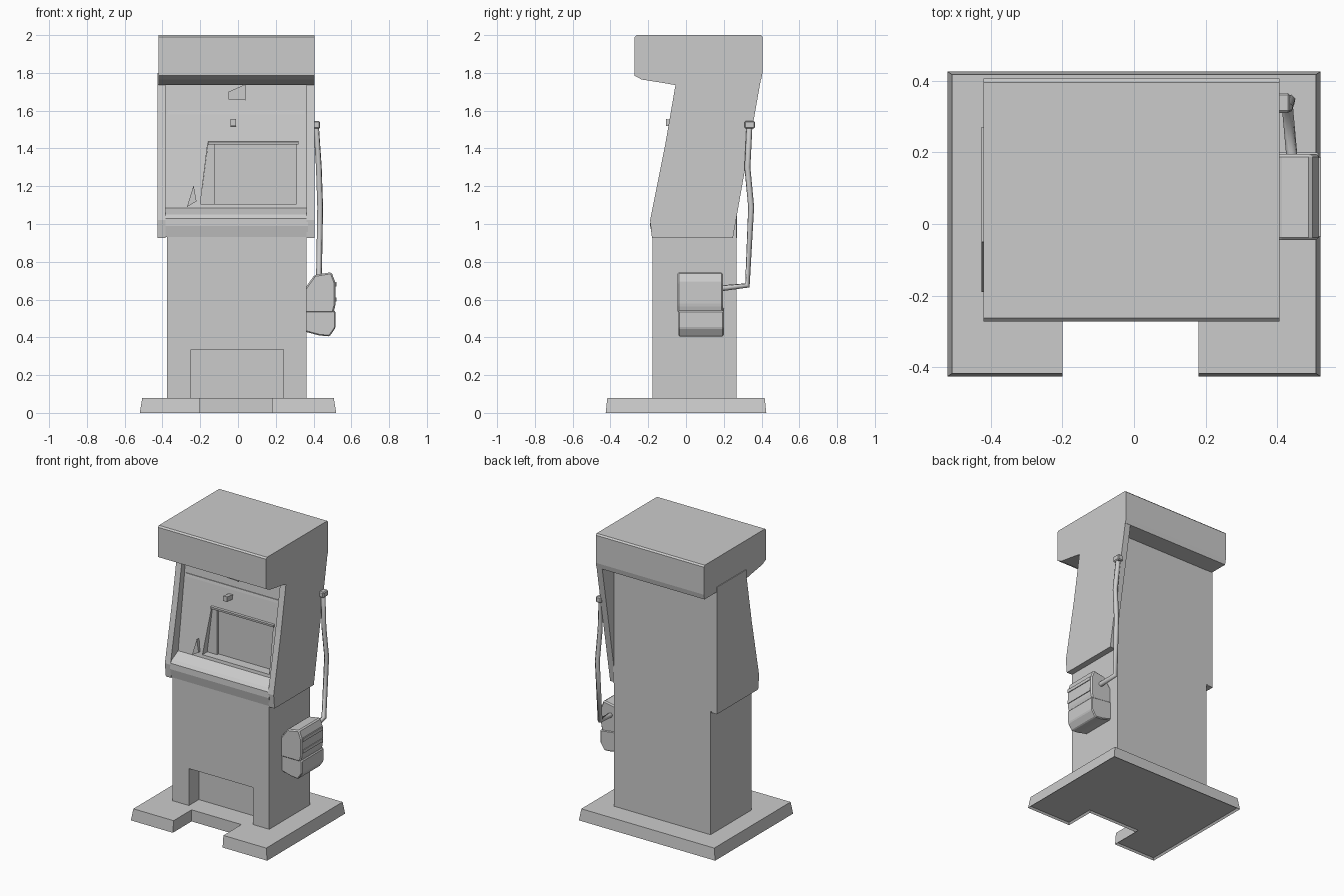
import bpy, bmesh

if "Cube" in bpy.data.objects:
    bpy.data.objects.remove(bpy.data.objects["Cube"])


def finish(name, bm):
    bmesh.ops.recalc_face_normals(bm, faces=bm.faces)
    me = bpy.data.meshes.new(name)
    bm.to_mesh(me)
    bm.free()
    ob = bpy.data.objects.new(name, me)
    bpy.context.collection.objects.link(ob)
    return ob


def prism(name, pts, axis, lo, hi, bevel=0):
    """Extrude a 2D outline along x (pts are y,z), y (x,z) or z (x,y)."""
    i = 'xyz'.index(axis)
    bm = bmesh.new()

    def co(p, v):
        c = list(p)
        c.insert(i, v)
        return c
    f = bm.faces.new([bm.verts.new(co(p, lo)) for p in pts])
    new = bmesh.ops.extrude_face_region(bm, geom=[f])['geom']
    for v in new:
        if isinstance(v, bmesh.types.BMVert):
            v.co[i] = hi
    if bevel:
        bmesh.ops.recalc_face_normals(bm, faces=bm.faces)
        bmesh.ops.bevel(bm, geom=bm.edges[:], offset=bevel, segments=1, affect='EDGES')
    return finish(name, bm)


def box(name, x0, x1, y0, y1, z0, z1, bevel=0):
    return prism(name, [(x0, y0), (x1, y0), (x1, y1), (x0, y1)], 'z', z0, z1, bevel)


def cut(target, cutter):
    mod = target.modifiers.new("cut", 'BOOLEAN')
    mod.operation, mod.object, mod.solver = 'DIFFERENCE', cutter, 'EXACT'
    bpy.context.view_layer.objects.active = target
    bpy.ops.object.modifier_apply(modifier=mod.name)
    bpy.data.objects.remove(cutter)


# Notched base plate with sloped rim and hollow underside
base = prism("base_plate", [(-.52, -.425), (-.2, -.425), (-.2, -.22), (.18, -.22),
                            (.18, -.425), (.52, -.425), (.52, .425), (-.52, .425)],
             'z', 0, .08)
bm = bmesh.new()
bm.from_mesh(base.data)
for v in bm.verts:
    if v.co.z > .04:
        v.co.x *= .975 if abs(v.co.x) > .4 else 1
        v.co.y *= .98 if abs(v.co.y) > .4 else 1
under = min(bm.faces, key=lambda f: f.calc_center_median().z)
bmesh.ops.inset_region(bm, faces=[under], thickness=.015, depth=-.012)
bm.to_mesh(base.data)
bm.free()

# Lower cabinet with foot recess
body = box("lower_cabinet", -.375, .363, -.178, .268, .075, .97)
cut(body, box("recess_cutter", -.25, .24, -.3, -.07, .08, .335))

# Upper core: sloped face, upright back, cut for the display
core = prism("upper_core", [(-.178, .93), (-.19, .99), (-.188, 1.03), (-.172, 1.05), (-.105, 1.085),
                            (-.035, 1.6), (-.02, 1.785), (.268, 1.785), (.268, .93)],
             'x', -.385, .37)
cut(core, prism("display_cutter", [(-.16, 1.43), (.31, 1.42), (.31, 1.105), (-.2, 1.105)],
                'y', -.3, -.035))
# Slanted filler left of the display
prism("display_side", [(-.2, 1.105), (-.125, 1.105), (-.125, 1.42), (-.16, 1.42)],
      'y', -.05, -.02)

# Side panels: upright rear edge on the left, leaning rear edge on the right
front = [(-.18, .925), (-.19, 1.02), (-.11, 1.42), (-.055, 1.74), (-.05, 1.80)]
prism("side_panel_left", front + [(.27, 1.80), (.27, .925)], 'x', -.425, -.383)
prism("side_panel_right", front + [(.40, 1.80), (.398, 1.775), (.248, .925)], 'x', .362, .405)

# Overhanging canopy
prism("canopy", [(-.272, 1.785), (-.235, 1.765), (-.11, 1.745), (-.055, 1.735), (.1, 1.765),
                 (.398, 1.765), (.405, 1.80), (.405, 1.99), (.395, 2.0), (-.262, 2.0), (-.272, 1.99)],
      'x', -.42, .405)

# Face strips and small fittings
prism("face_strip", [(-.044, 1.58), (-.04, 1.6), (-.02, 1.6), (-.02, 1.58)], 'x', -.37, .355)
prism("display_hood", [(-.07, 1.42), (-.072, 1.435), (-.03, 1.44), (-.03, 1.42)], 'x', -.16, .32)
prism("upper_knob", [(-.05, 1.66), (.04, 1.655), (.04, 1.74), (-.05, 1.70)], 'y', -.055, -.01)
prism("face_hook", [(-.105, 1.52), (-.105, 1.555), (-.03, 1.545), (-.03, 1.515)], 'x', -.04, -.01)
prism("card_fin", [(-.27, 1.09), (-.22, 1.12), (-.235, 1.205)], 'y', -.115, -.06)

# Holster and nozzle on the right side
prism("holster", [(.355, .43), (.43, .41), (.485, .405), (.516, .45), (.516, .54), (.355, .56)],
      'y', -.04, .20, .006)
prism("nozzle", [(.355, .53), (.505, .53), (.516, .57), (.516, .69), (.495, .745), (.405, .73), (.355, .66)],
      'y', -.045, .195, .008)
for z in (.59, .67):
    box("nozzle_rib", .5, .521, -.035, .185, z, z + .022)

# Hose with its anchor
path = [(.39, .34, 1.53), (.415, .335, 1.5), (.428, .325, 1.3), (.435, .345, 1.09),
        (.428, .325, .675), (.44, .19, .66)]
cu = bpy.data.curves.new("hose", 'CURVE')
cu.dimensions = '3D'
cu.bevel_depth, cu.bevel_resolution, cu.use_fill_caps = .016, 1, True
sp = cu.splines.new('POLY')
sp.points.add(len(path) - 1)
for p, c in zip(sp.points, path):
    p.co = (*c, 1)
hose = bpy.data.objects.new("hose", cu)
bpy.context.collection.objects.link(hose)
bpy.ops.object.select_all(action='DESELECT')
hose.select_set(True)
bpy.context.view_layer.objects.active = hose
bpy.ops.object.convert(target='MESH')
hose.data.shade_smooth()
box("hose_anchor", .395, .435, .31, .365, 1.505, 1.545, .006)
